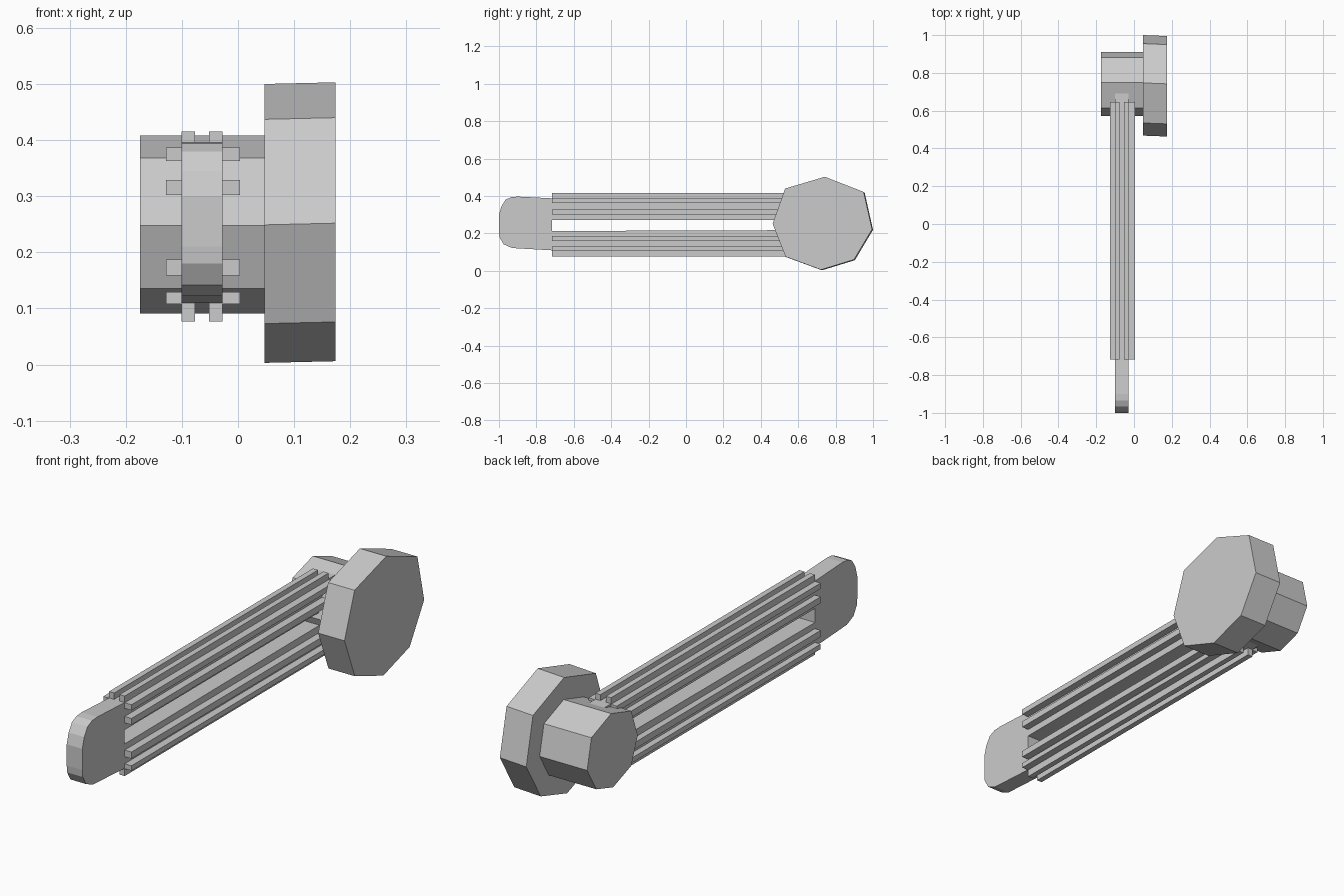
import bpy, bmesh

if "Cube" in bpy.data.objects:
    bpy.data.objects.remove(bpy.data.objects["Cube"])

def prism(name, profile, x0, x1, shift=(0, 0)):
    """Extrude a (y, z) profile along x; the x0 end may be shifted slightly."""
    bm = bmesh.new()
    a = [bm.verts.new((x0, y + shift[0], z + shift[1])) for y, z in profile]
    b = [bm.verts.new((x1, y, z)) for y, z in profile]
    n = len(profile)
    bm.faces.new(a)
    bm.faces.new(b[::-1])
    for i in range(n):
        j = (i + 1) % n
        bm.faces.new((a[j], a[i], b[i], b[j]))
    bmesh.ops.recalc_face_normals(bm, faces=bm.faces)
    mesh = bpy.data.meshes.new(name)
    bm.to_mesh(mesh)
    bm.free()
    ob = bpy.data.objects.new(name, mesh)
    bpy.context.collection.objects.link(ob)
    return ob

def bar(name, x0, x1, z0, z1):
    y0, y1 = -0.717, 0.645
    return prism(name, [(y0, z0), (y1, z0), (y1, z1), (y0, z1)], x0, x1)

# Large eight-sided end disc, slightly skewed
disc = [(0.463, 0.252), (0.53, 0.44), (0.742, 0.503), (0.95, 0.422),
        (0.995, 0.222), (0.898, 0.06), (0.722, 0.006), (0.532, 0.076)]
prism("end_disc", disc, 0.047, 0.174, (0.005, -0.003))

# Smaller hub of the same outline
hub = [(0.742 + (y - 0.73) * 0.635, 0.248 + (z - 0.252) * 0.637) for y, z in disc]
prism("hub", hub, -0.175, 0.047)

# Rounded tongue with two arms running back into the hub
fork = [(-0.72, 0.11), (-0.93, 0.122), (-0.975, 0.142), (-0.997, 0.18),
        (-1.0, 0.21), (-1.0, 0.30), (-0.987, 0.345), (-0.965, 0.38),
        (-0.935, 0.394), (-0.90, 0.397), (-0.72, 0.388), (0.69, 0.39),
        (0.69, 0.272), (-0.717, 0.272), (-0.717, 0.213), (0.69, 0.218),
        (0.69, 0.11)]
prism("fork", fork, -0.101, -0.028)

# Ribs on both sides of the arms
for i, (z0, z1) in enumerate([(0.363, 0.387), (0.302, 0.329), (0.159, 0.187), (0.108, 0.129)]):
    bar(f"left_rib_{i}", -0.128, -0.098, z0, z1)
    bar(f"right_rib_{i}", -0.031, 0.004, z0, z1)

# Ribs along the top and bottom of the arms
for i, (x0, x1) in enumerate([(-0.101, -0.077), (-0.052, -0.028)]):
    bar(f"top_rib_{i}", x0, x1, 0.383, 0.415)
    bar(f"bottom_rib_{i}", x0, x1, 0.077, 0.113)
